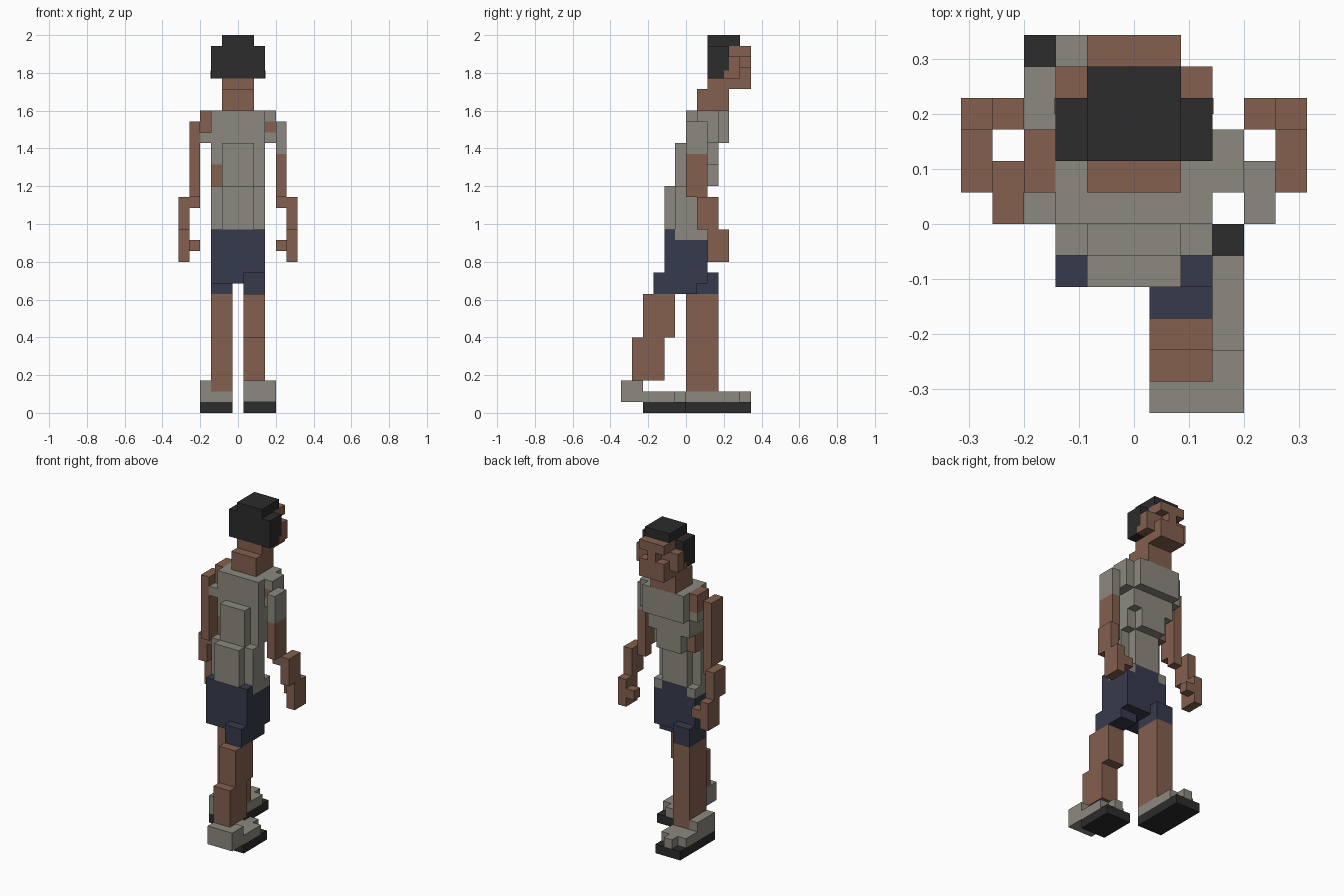
import bpy
import bmesh

cube = bpy.data.objects.get("Cube")
if cube:
    bpy.data.objects.remove(cube, do_unlink=True)

S = 2 / 35                # size of one block
CENTRE = (5.5, 6, 0)      # block coordinates of the origin


def material(name, rgb):
    m = bpy.data.materials.new(name)
    m.use_nodes = True
    colour = (*rgb, 1)
    m.diffuse_color = colour
    bsdf = m.node_tree.nodes["Principled BSDF"]
    bsdf.inputs["Base Color"].default_value = colour
    bsdf.inputs["Roughness"].default_value = 0.9
    return m


SKIN = material("brown skin", (0.23, 0.117, 0.076))
GREY = material("warm grey cloth", (0.26, 0.25, 0.21))
NAVY = material("navy cloth", (0.037, 0.042, 0.072))
BLACK = material("black", (0.025, 0.025, 0.025))


def part(name, mat, *boxes):
    """Each box is x0, x1, y0, y1, z0, z1 in blocks."""
    bm = bmesh.new()
    for b in boxes:
        lo, hi = b[0::2], b[1::2]
        made = bmesh.ops.create_cube(bm, size=1)
        for v in made["verts"]:
            v.co = [((hi[a] if v.co[a] > 0 else lo[a]) - CENTRE[a]) * S
                    for a in range(3)]
    mesh = bpy.data.meshes.new(name)
    bm.to_mesh(mesh)
    bm.free()
    mesh.materials.append(mat)
    obj = bpy.data.objects.new(name, mesh)
    bpy.context.collection.objects.link(obj)
    return obj


def flip(box):
    """Mirror a box across x = 0."""
    return (11 - box[1], 11 - box[0], *box[2:])


# Shoes: the forward one is flat, the trailing one has a raised heel
part("forward_sole", BLACK, (2, 5, 6, 12, 0, 1))
part("forward_shoe", GREY, (2, 5, 6, 11, 1, 2), (2, 3, 6, 9, 2, 3),
     (3, 4, 11, 12, 1, 2))
part("trailing_sole", BLACK, (6, 9, 2, 6, 0, 1))
part("trailing_shoe", GREY, (6, 9, 0, 2, 1, 3), (6, 9, 2, 5, 1, 2),
     (7, 8, 5, 6, 1, 2))

# Legs
part("forward_leg", SKIN, (3, 5, 6, 9, 2, 11))
part("trailing_leg", SKIN, (6, 8, 1, 4, 3, 7), (6, 8, 2, 5, 7, 11))

# Shorts
part("shorts", NAVY, (3, 8, 4, 8, 12, 16), (3, 8, 4, 5, 16, 17),
     (4, 7, 5, 8, 16, 17), (6, 8, 3, 7, 11, 13), (3, 5, 6, 9, 11, 13))

# Shirt
hem = (7, 8, 5, 8, 16, 17)
part("shirt_hem", GREY, hem, flip(hem))
part("shirt_back", GREY, (4, 7, 4, 5, 17, 21), (4, 7, 5, 6, 17, 25))
part("shirt_belly", GREY, (3, 8, 5, 7, 17, 21), (4, 7, 7, 8, 17, 21))
part("shirt_chest", GREY, (4, 8, 6, 8, 21, 25), (3, 4, 6, 8, 23, 25),
     (4, 7, 8, 9, 21, 23), (3, 8, 8, 9, 23, 25), (3, 8, 6, 10, 25, 28))
part("bare_side", SKIN, (3, 4, 6, 8, 21, 23))

# Shoulders
part("left_shoulder", GREY, (8, 9, 7, 9, 25, 26), (8, 9, 7, 9, 27, 28),
     (8, 9, 8, 9, 26, 27))
part("left_shoulder_skin", SKIN, (8, 9, 7, 8, 26, 27))
part("right_shoulder_strap", GREY, (2, 3, 6, 9, 25, 26))
part("right_shoulder", SKIN, (2, 3, 7, 9, 26, 28))

# Arms
forearm = [(9, 10, 7, 8, 19, 20), (10, 11, 7, 9, 17, 20)]
hand = [(10, 11, 8, 10, 14, 17), (9, 10, 9, 10, 15, 16)]
part("left_sleeve", GREY, (9, 10, 6, 8, 24, 27))
part("left_upper_arm", SKIN, (9, 10, 6, 8, 20, 24))
part("right_upper_arm", SKIN, (1, 2, 6, 8, 20, 27))
for side, turn in (("left", tuple), ("right", flip)):
    part(side + "_forearm", SKIN, *map(turn, forearm))
    part(side + "_hand", SKIN, *map(turn, hand))

# Neck and head
part("neck", SKIN, (4, 7, 7, 10, 28, 30))
part("head", SKIN, (4, 7, 8, 12, 30, 31), (4, 7, 10, 11, 31, 34))
part("jaw", SKIN, (4, 7, 11, 12, 31, 32))
part("nose", SKIN, (5, 6, 11, 12, 32, 33))
part("brow", SKIN, (4, 7, 11, 12, 33, 34))
ear = [(7, 8, 10, 11, 31, 33), (7, 8.03, 9.5, 10, 31, 31.7)]
part("left_ear", SKIN, *ear)
part("right_ear", SKIN, *map(flip, ear))

# Hair
part("hair", BLACK, (3, 8, 8, 10, 31, 34), (4, 7, 8, 11, 34, 35))
